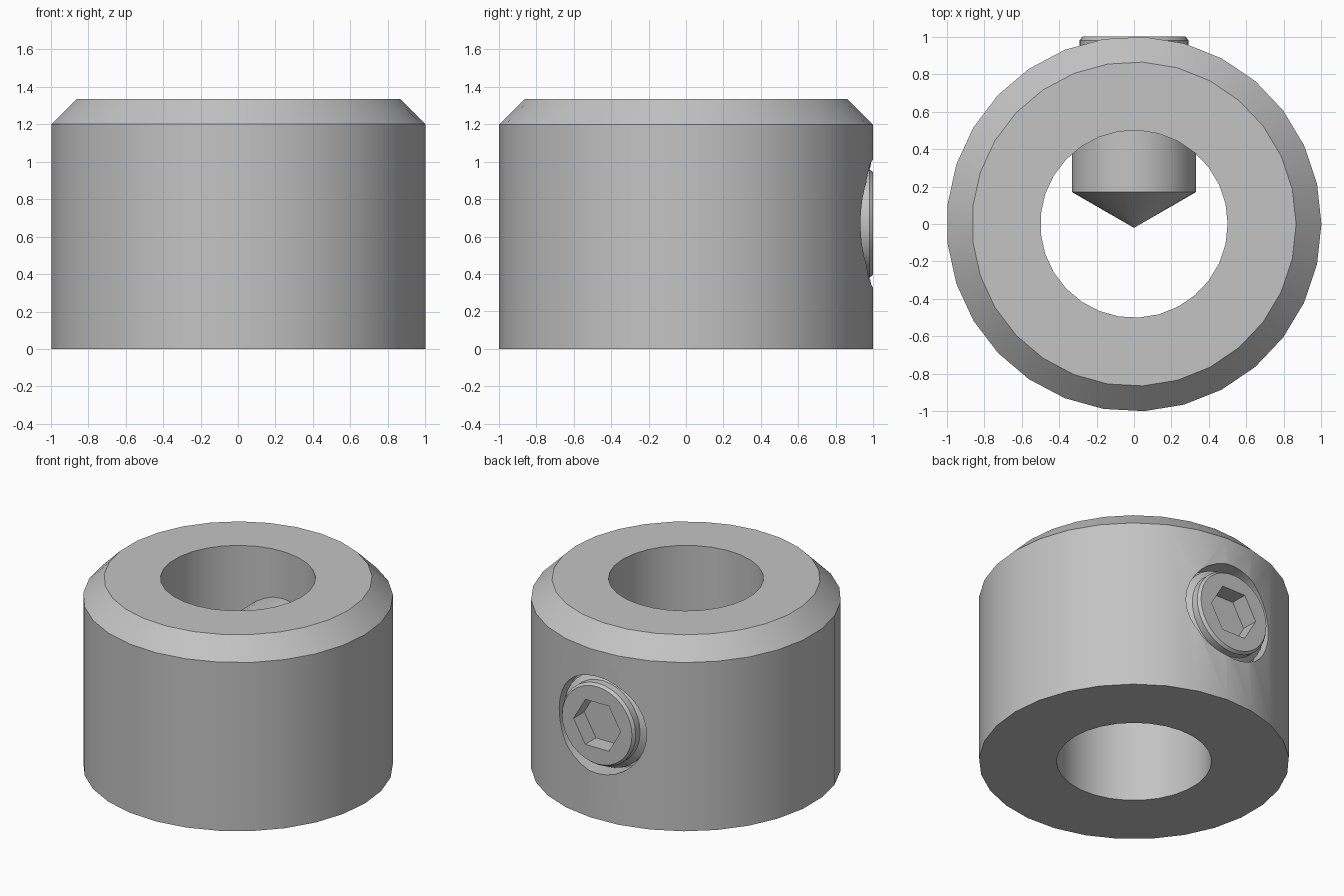
import bpy
import bmesh
from math import cos, sin, tau, radians

if "Cube" in bpy.data.objects:
    bpy.data.objects.remove(bpy.data.objects["Cube"], do_unlink=True)

SCREW_Z = 0.67

steel = bpy.data.materials.new("grey steel")
steel.use_nodes = True
grey = (0.55, 0.55, 0.55, 1)
steel.diffuse_color = grey
steel.node_tree.nodes["Principled BSDF"].inputs["Base Color"].default_value = grey


def upright(r, t, a):
    return (r * cos(a), r * sin(a), t)


def sideways(r, t, a):
    return (r * cos(a), t, SCREW_Z + r * sin(a))


def lathe(name, profile, segments, place, closed=False):
    """Spin (radius, distance along axis) points into a closed solid."""
    bm = bmesh.new()
    rings = [[bm.verts.new(place(r, t, tau * i / segments)) for i in range(segments)]
             for r, t in profile]
    pairs = list(zip(rings, rings[1:]))
    if closed:
        pairs.append((rings[-1], rings[0]))
    for low, high in pairs:
        for i in range(segments):
            j = (i + 1) % segments
            bm.faces.new((low[i], low[j], high[j], high[i]))
    if not closed:
        bm.faces.new(rings[0])
        bm.faces.new(rings[-1])
    bmesh.ops.recalc_face_normals(bm, faces=bm.faces)
    mesh = bpy.data.meshes.new(name)
    bm.to_mesh(mesh)
    bm.free()
    mesh.materials.append(steel)
    obj = bpy.data.objects.new(name, mesh)
    bpy.context.collection.objects.link(obj)
    return obj


def finish(obj, cutter):
    """Cut the part, drop the cutter and shade smooth with sharp edges."""
    cutter.hide_render = True
    cut = obj.modifiers.new("cut", 'BOOLEAN')
    cut.operation = 'DIFFERENCE'
    cut.solver = 'EXACT'
    cut.object = cutter
    bpy.ops.object.select_all(action='DESELECT')
    obj.select_set(True)
    bpy.context.view_layer.objects.active = obj
    bpy.ops.object.modifier_apply(modifier=cut.name)
    bpy.data.objects.remove(cutter, do_unlink=True)
    bpy.ops.object.shade_smooth_by_angle(angle=radians(30))


# Collar ring with a chamfered top edge and a pocket for the screw
collar = lathe("collar", [(0.5, 0), (1, 0), (1, 1.2), (0.865, 1.335), (0.5, 1.335)],
               29, upright, closed=True)
pocket = lathe("pocket_cutter", [(0.345, 0.85), (0.345, 1.2)], 32, sideways)
finish(collar, pocket)

# Set screw: cone point, shank, narrow neck and chamfered end with hex socket
screw = lathe("set_screw", [(0.001, -0.02), (0.33, 0.17), (0.33, 0.9), (0.29, 0.93),
                            (0.29, 0.98), (0.275, 1.0)], 32, sideways)
socket = lathe("socket_cutter", [(0.185, 0.88), (0.185, 1.2)], 6, sideways)
finish(screw, socket)
